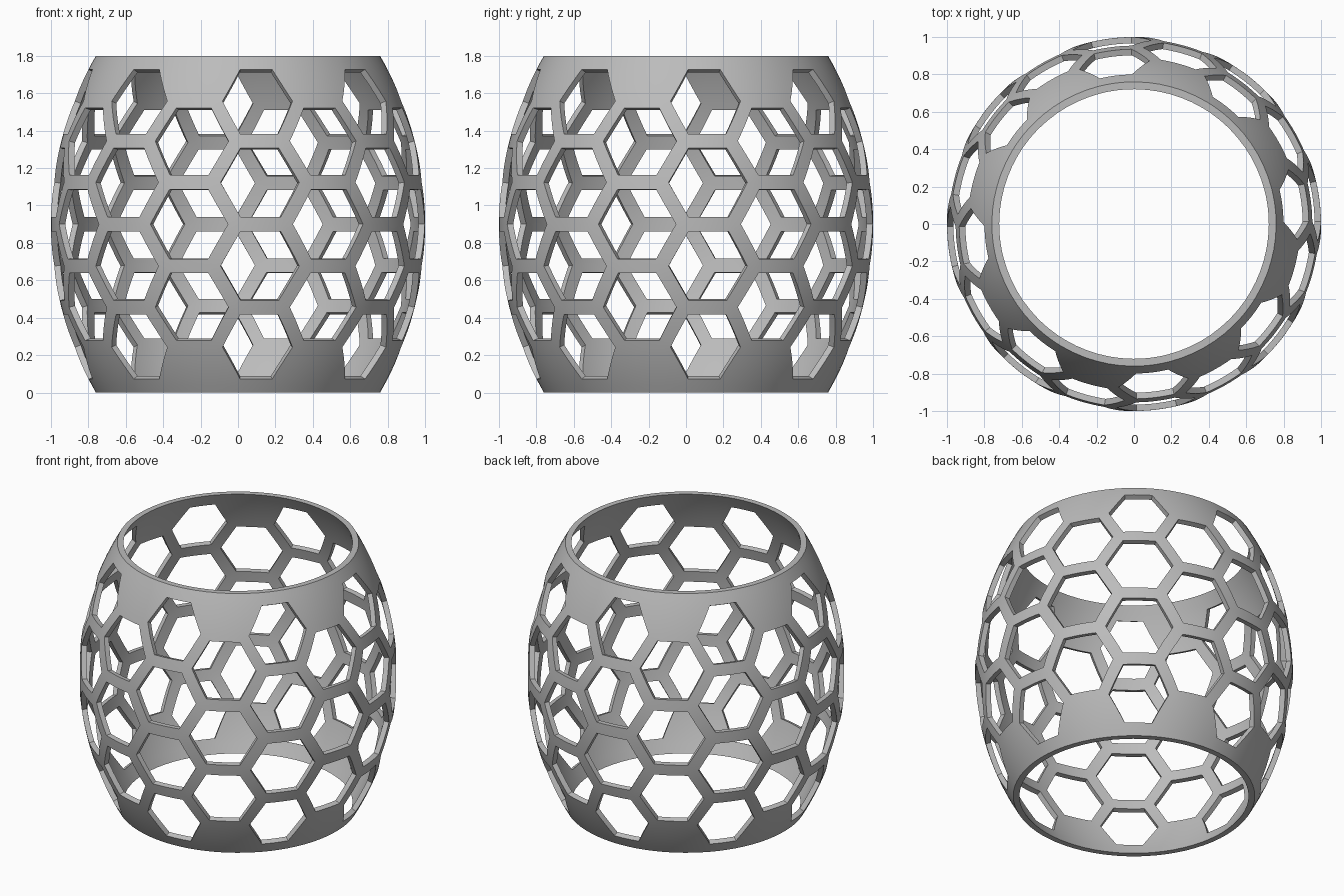
import bpy
import bmesh
from math import asin, sin, cos, radians
from mathutils import Vector

cube = bpy.data.objects.get("Cube")
if cube:
    bpy.data.objects.remove(cube)

ARC = 1.807                      # radius of the bulging side profile
HALF_HEIGHT = 0.9
HALF_ARC = ARC * asin(HALF_HEIGHT / ARC)
COLUMNS = 16
PITCH = 360 / COLUMNS            # degrees between columns
ROW = 0.449                      # arc length between rows
START = 7.0                      # angle of the first column
HOLE = 0.8285                    # hole size within its cell
WALL = 0.034
STEPS = 6

bm = bmesh.new()
known = {}


def vert(p):
    """Shared vertex on the unrolled sheet, wrapping around the circle."""
    key = (round(p.x % 360, 3) % 360, round(p.y, 4))
    if key not in known:
        known[key] = bm.verts.new((key[0], p.y, 0))
    return known[key]


def patch(a, b, c, d, n=STEPS, m=1):
    """Bilinear patch: n steps along a-b, m steps from a-b towards d-c."""
    def at(i, j):
        return vert(a.lerp(b, i / n).lerp(d.lerp(c, i / n), j / m))
    for i in range(n):
        for j in range(m):
            bm.faces.new((at(i, j), at(i + 1, j), at(i + 1, j + 1), at(i, j + 1)))


def hexagon(u, v, scale=1.0):
    w, h = PITCH / 3 * scale, ROW / 2 * scale
    offsets = ((2 * w, 0), (w, h), (-w, h), (-2 * w, 0), (-w, -h), (w, -h))
    return [Vector((u + x, v + y)) for x, y in offsets]


def barrel(co):
    """Roll the flat sheet into the barrel; z of the sheet is depth."""
    u, v, depth = co
    radius = ARC - depth
    s = sin(v / ARC)
    if abs(abs(v) - HALF_ARC) < 0.001:      # keep both rims level
        s = (1 if v > 0 else -1) * HALF_HEIGHT / radius
    r = 1 - ARC + radius * cos(asin(s))
    a = radians(u)
    return Vector((r * sin(a), -r * cos(a), HALF_HEIGHT + radius * s))


for col in range(COLUMNS):
    u = START + col * PITCH
    tall = col % 2 == 0
    # Hexagonal frames
    for row in ((-1.5, -0.5, 0.5, 1.5) if tall else (-1, 0, 1)):
        outer = hexagon(u, row * ROW)
        inner = hexagon(u, row * ROW, HOLE)
        for k in range(6):
            n = (k + 1) % 6
            patch(outer[k], outer[n], inner[n], inner[k])
    # Solid half cells and rim bands at both ends
    for side in (-1, 1):
        edge = side * 2 * ROW
        half = PITCH / 3 if tall else PITCH * 2 / 3
        left, right = Vector((u - half, edge)), Vector((u + half, edge))
        patch(left, right, Vector((right.x, side * HALF_ARC)),
              Vector((left.x, side * HALF_ARC)))
        if not tall:
            low = edge - side * ROW / 2
            patch(left, right, Vector((u + PITCH / 3, low)),
                  Vector((u - PITCH / 3, low)), STEPS, STEPS)

# Give the sheet thickness, then roll it up
grown = bmesh.ops.extrude_face_region(bm, geom=bm.faces[:], use_keep_orig=True)
for g in grown["geom"]:
    if isinstance(g, bmesh.types.BMVert):
        g.co.z = WALL
for v in bm.verts:
    v.co = barrel(v.co)
bmesh.ops.recalc_face_normals(bm, faces=bm.faces[:])

mesh = bpy.data.meshes.new("honeycomb_barrel")
bm.to_mesh(mesh)
bm.free()
shell = bpy.data.objects.new("honeycomb_barrel", mesh)
bpy.context.collection.objects.link(shell)

# Plain grey material
grey = bpy.data.materials.new("plain_grey")
grey.use_nodes = True
colour = (0.5, 0.5, 0.5, 1)
grey.diffuse_color = colour
grey.node_tree.nodes["Principled BSDF"].inputs["Base Color"].default_value = colour
mesh.materials.append(grey)

bpy.ops.object.select_all(action="DESELECT")
shell.select_set(True)
bpy.context.view_layer.objects.active = shell
bpy.ops.object.shade_smooth_by_angle(angle=radians(30))
